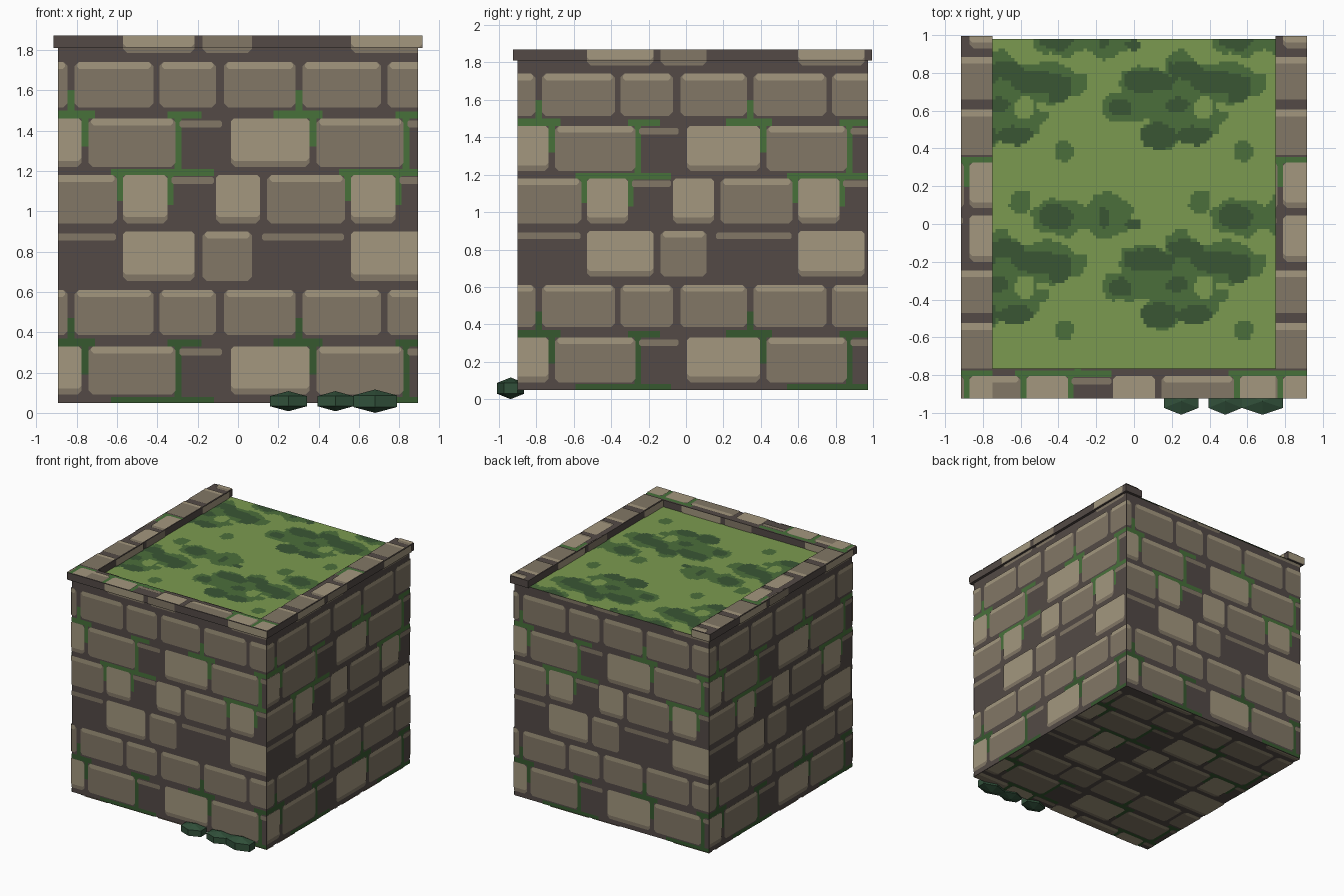
import bpy
import bmesh
from mathutils import Vector, Matrix, noise

cube = bpy.data.objects.get("Cube")
if cube:
    bpy.data.objects.remove(cube, do_unlink=True)


# Materials
def linear(c):
    return c / 12.92 if c <= 0.04045 else ((c + 0.055) / 1.055) ** 2.4


def material(name, code):
    rgb = [linear(int(code[i:i + 2], 16) / 255) for i in (0, 2, 4)]
    mat = bpy.data.materials.new(name)
    mat.use_nodes = True
    mat.diffuse_color = (*rgb, 1)
    shader = mat.node_tree.nodes["Principled BSDF"]
    shader.inputs["Base Color"].default_value = (*rgb, 1)
    shader.inputs["Roughness"].default_value = 0.9
    return mat


PALETTE = {
    "mortar": "534A46", "brick": "827766", "pale_brick": "A3977E",
    "moss": "47713A", "damp_moss": "36592F",
    "grass_light": "7B9A50", "grass_mid": "4B6E3B", "grass_dark": "3A5634",
    "bush": "31503A",
}
MATS = [material(n, c) for n, c in PALETTE.items()]
INDEX = {n: i for i, n in enumerate(PALETTE)}


def finish(bm, name):
    mesh = bpy.data.meshes.new(name)
    bm.to_mesh(mesh)
    bm.free()
    for mat in MATS:
        mesh.materials.append(mat)
    obj = bpy.data.objects.new(name, mesh)
    bpy.context.collection.objects.link(obj)
    return obj


# Repeating stone pattern: rows of (bottom, top, [(kind, left, right)])
PERIOD = 1.13
ROWS = [
    (1.515, 1.74, [("brick", -.81, -.42), ("brick", -.39, -.11), ("brick", -.07, .285)]),
    (1.22, 1.46, [("brick", -.74, -.31), ("thin", -.29, -.08), ("pale", -.035, .355)]),
    (.94, 1.18, [("pale", -.57, -.35), ("thin", -.33, -.12), ("pale", -.11, .11),
                 ("brick", .145, .53)]),
    (.655, .9, [("pale", -.57, -.215), ("brick", -.175, .07), ("thin", .12, .525)]),
]
# Moss in the joints: left, right, bottom, top
MOSS = [
    (.175, .42, 1.46, 1.5), (.285, .32, 1.5, 1.6), (.355, .39, 1.32, 1.46),
    (-.35, -.18, 1.46, 1.495), (-.315, -.28, 1.21, 1.46), (-.63, -.12, 1.175, 1.21),
    (-.605, -.57, 1.05, 1.18), (-.35, -.32, 1.03, 1.18),
]


def pattern():
    """Yield (left, right, bottom, top, chamfer, layer height, colour)."""
    for l, r, b, t in MOSS:
        yield l, r, b, t, 0, .003, "moss"
    for b, t, bricks in ROWS:
        for kind, l, r in bricks:
            if kind == "thin":
                yield l, r, t - .045, t - .01, .008, .005, "brick"
                continue
            yield l, r, b, t, .02, .005, "brick"
            if kind == "pale":
                yield l, r, b + .03, t, .015, .007, "pale_brick"
            else:
                yield l + .012, r - .012, t - .035, t, .012, .007, "pale_brick"


X, Y, Z = Vector((1, 0, 0)), Vector((0, 1, 0)), Vector((0, 0, 1))
# side: (right, up, pattern shift along right, pattern shift along up)
SIDES = {
    "front": (X, Z, 0, 0), "back": (-X, Z, 0, 0),
    "plus_x": (Y, Z, -.04, 0), "minus_x": (-Y, Z, .04, 0),
    "top": (X, Y, 0, 1.985), "bottom": (-X, Y, 0, 1.985),
}


def stone_side(bm, lo, hi, side, top_shift):
    """Lay clipped stone plates on one side of a box."""
    right, up, du, dv = SIDES[side]
    if side == "top":
        du = top_shift
    out = right.cross(up)
    a0, a1 = sorted((lo.dot(right), hi.dot(right)))
    b0, b1 = sorted((lo.dot(up), hi.dot(up)))
    depth = max(lo.dot(out), hi.dot(out))
    for l, r, b, t, c, height, colour in pattern():
        for i in range(-3, 4):
            for j in range(-3, 4):
                u0, u1 = l + i * PERIOD - du, r + i * PERIOD - du
                v0, v1 = b + j * PERIOD - dv, t + j * PERIOD - dv
                if min(u1, a1) - max(u0, a0) < .004 or min(v1, b1) - max(v0, b0) < .004:
                    continue
                outline = [(u0 + c, v0), (u1 - c, v0), (u1, v0 + c), (u1, v1 - c),
                           (u1 - c, v1), (u0 + c, v1), (u0, v1 - c), (u0, v0 + c)]
                points = []
                for u, v in outline:
                    p = (min(max(u, a0), a1), min(max(v, b0), b1))
                    if p not in points:
                        points.append(p)
                if len(points) < 3:
                    continue
                face = bm.faces.new([bm.verts.new(right * u + up * v + out * (depth + height))
                                     for u, v in points])
                if colour == "moss" and (side == "bottom" or up is Z and v0 < .7):
                    colour_now = "damp_moss"
                else:
                    colour_now = colour
                face.material_index = INDEX[colour_now]


def stone_box(name, lo, hi, sides, top_shift=0):
    lo, hi = Vector(lo), Vector(hi)
    bm = bmesh.new()
    size = Matrix.Diagonal((*(hi - lo), 1))
    bmesh.ops.create_cube(bm, size=1, matrix=Matrix.Translation((lo + hi) / 2) @ size)
    for side in sides:
        stone_side(bm, lo, hi, side, top_shift)
    return finish(bm, name)


# Stone body and the raised rim on three sides
WALLS = ["front", "back", "plus_x", "minus_x"]
stone_box("stone_body", (-.893, -.9, .05), (.893, .972, 1.81), WALLS + ["bottom"])
stone_box("right_rim", (-.915, -.925, 1.81), (-.75, .994, 1.87), WALLS + ["top"], .3)
stone_box("left_rim", (.75, -.925, 1.81), (.915, .994, 1.87), WALLS + ["top"], -1.36)
stone_box("front_rim", (-.75, -.925, 1.81), (.75, -.765, 1.87), ["front", "back", "top"])

# Grass patches: centre across, centre down, half width, half height
TILE = .95
MID = [
    (.15, .12, .06, .06), (.36, .2, .15, .1), (.61, .19, .13, .12), (.25, .44, .24, .11),
    (.05, .4, .1, .13), (.09, .62, .2, .13), (.38, .8, .05, .06), (.82, .45, .16, .1),
    (.68, .57, .09, .08), (.9, .7, .1, .1), (.85, .57, .12, .08),
]
DARK = [
    (.34, .2, .09, .07), (.59, .2, .03, .06), (.75, .24, .04, .03), (.25, .44, .16, .06),
    (.07, .37, .1, .05), (.03, .56, .06, .04), (.12, .72, .1, .05), (.83, .43, .15, .06),
    (.68, .57, .06, .05), (.88, .72, .1, .07), (.36, .5, .06, .05),
]
BARE = [(.17, .57, .05, .06)]


def inside(patches, u, v):
    wobble = 1 + .5 * noise.noise(Vector((u * 14, v * 14, 0)))
    for cx, cy, rx, ry in patches:
        dx = (u - cx + TILE / 2) % TILE - TILE / 2
        dy = (v - cy + TILE / 2) % TILE - TILE / 2
        if (dx / rx) ** 2 + (dy / ry) ** 2 < wobble:
            return True
    return False


bm = bmesh.new()
bmesh.ops.create_grid(bm, x_segments=90, y_segments=104, size=1,
                      matrix=Matrix.Translation((0, .107, 1.814)) @ Matrix.Diagonal((.75, .872, 1, 1)))
for face in bm.faces:
    centre = face.calc_center_median()
    u, v = (centre.x + .75) % TILE, (.238 - centre.y) % TILE
    colour = "grass_light"
    if not inside(BARE, u, v):
        if inside(DARK, u, v):
            colour = "grass_dark"
        elif inside(MID, u, v):
            colour = "grass_mid"
    face.material_index = INDEX[colour]
finish(bm, "grass_top")

# Small faceted bushes at the foot of the front wall
for n, (x, half, tall) in enumerate([(.25, .106, .05), (.483, .103, .05), (.68, .125, .058)]):
    bm = bmesh.new()
    shape = Matrix.Diagonal((half / .866, .0625 / .75, tall, 1))
    bmesh.ops.create_uvsphere(bm, u_segments=6, v_segments=3, radius=1,
                              matrix=Matrix.Translation((x, -.9375, .062)) @ shape)
    for face in bm.faces:
        face.material_index = INDEX["bush"]
    bush = finish(bm, f"bush_{n + 1}")
    bush.location.z = -.004
